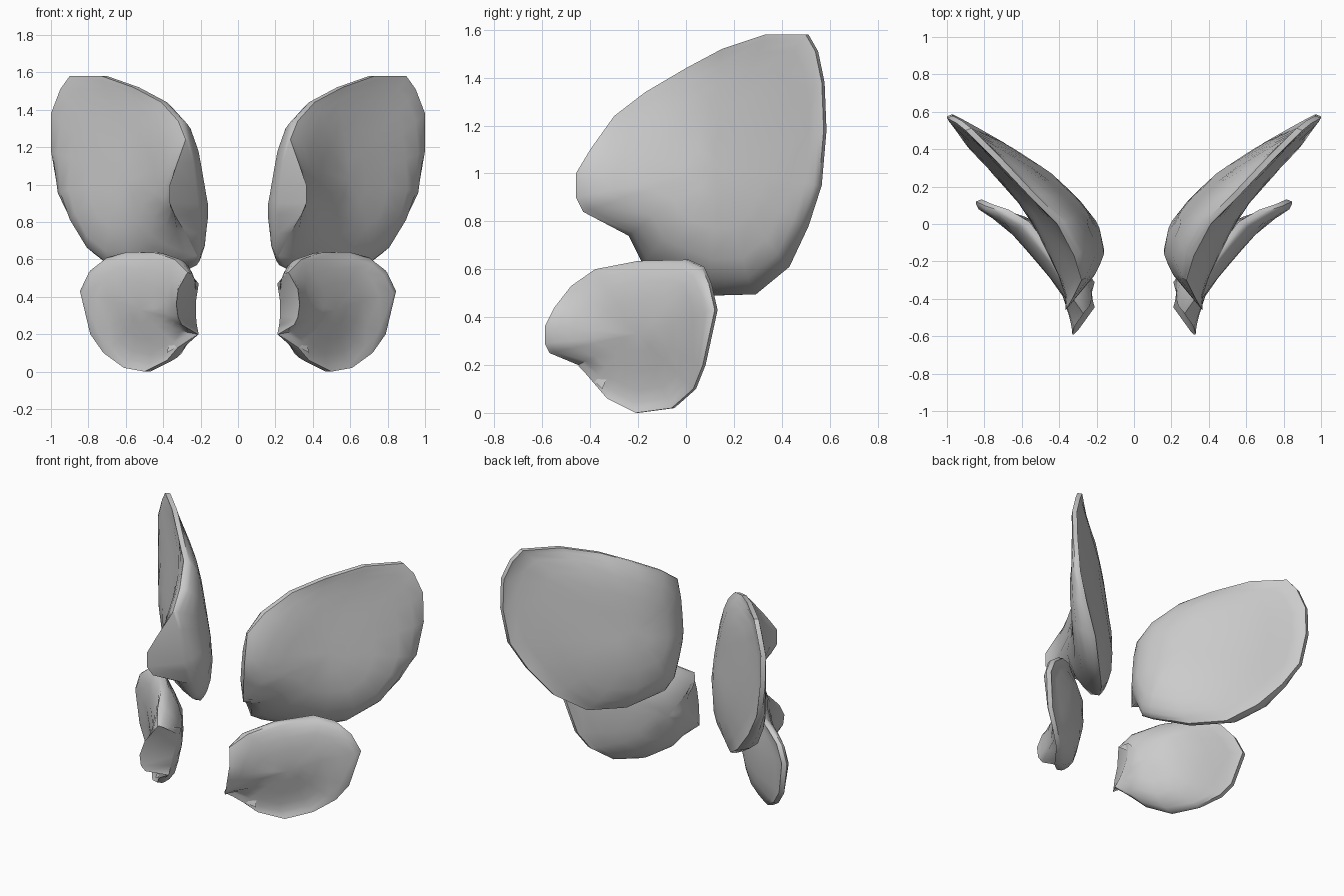
import bpy, bmesh, math
from mathutils import Vector

if "Cube" in bpy.data.objects:
    bpy.data.objects.remove(bpy.data.objects["Cube"])


def interp(table, t):
    if t <= table[0][0]:
        return table[0][1]
    for (a, fa), (b, fb) in zip(table, table[1:]):
        if t <= b:
            return fa + (fb - fa) * (t - a) / (b - a)
    return table[-1][1]


def finish(bm, name, angle=45):
    bmesh.ops.remove_doubles(bm, verts=bm.verts[:], dist=0.0005)
    bmesh.ops.recalc_face_normals(bm, faces=bm.faces[:])
    me = bpy.data.meshes.new(name)
    bm.to_mesh(me)
    bm.free()
    ob = bpy.data.objects.new(name, me)
    bpy.context.collection.objects.link(ob)
    bpy.ops.object.select_all(action='DESELECT')
    ob.select_set(True)
    bpy.context.view_layer.objects.active = ob
    bpy.ops.object.shade_smooth_by_angle(angle=math.radians(angle))
    mirror = ob.modifiers.new("mirror", 'MIRROR')
    mirror.use_axis[0] = True
    return ob


def wing(name, rim, root_out, root_in, center, f_out, f_in, top, bottom):
    """Lens-shaped lobe: thin rim, cut open at the root by a leaf-shaped cap.
    The bulge fades above top[0] and below bottom[0]."""

    def surface(table, y, z):
        k = 1 - top[1] * max(0, z - top[0]) - bottom[1] * max(0, bottom[0] - z)
        mid = (interp(f_out, y) + interp(f_in, y)) / 2
        return mid + (interp(table, y) - mid) * k

    bm = bmesh.new()
    loops = []
    for side, root, table in ((0, root_out, f_out), (1, root_in, f_in)):
        shift = Vector((-0.03, 0.012, 0)) * side
        base = [Vector(p) + shift for p in rim] + [Vector(p) for p in root]
        rings = []
        for s in (1, 0.95, 0.87, 0.72, 0.48, 0.22):
            ring = []
            for p in base:
                y = center[0] + (p.y - center[0]) * s
                z = center[1] + (p.z - center[1]) * s
                x = p.x + (surface(table, y, z) - p.x) * (1 - s ** 7)
                ring.append(bm.verts.new((x, y, z)))
            rings.append(ring)
        hub = bm.verts.new((surface(table, *center), *center))
        n = len(base)
        for i in range(n):
            j = (i + 1) % n
            for a, b in zip(rings, rings[1:]):
                bm.faces.new((a[i], a[j], b[j], b[i]))
            bm.faces.new((rings[-1][i], rings[-1][j], hub))
        loops.append(rings[0])
    # rim band and root cap
    a, b = loops
    for i in range(len(a)):
        j = (i + 1) % len(a)
        bm.faces.new((a[i], a[j], b[j], b[i]))
    return finish(bm, name)


# Upper lobes
wing("upper_wing",
     rim=[(.25, -.10, .57), (.40, .10, .49), (.57, .28, .495), (.72, .42, .61),
          (.86, .50, .78), (.96, .555, .95), (1.0, .575, 1.18), (1.0, .567, 1.38),
          (.95, .54, 1.51), (.90, .50, 1.58), (.73, .33, 1.58), (.56, .15, 1.52),
          (.41, 0, 1.44), (.32, -.17, 1.34)],
     root_out=[(.28, -.30, 1.24), (.33, -.40, 1.10), (.365, -.46, 1.0), (.365, -.46, .90),
               (.34, -.43, .84), (.28, -.24, .74), (.22, -.18, .62)],
     root_in=[(.27, -.295, 1.24), (.24, -.29, 1.12), (.225, -.285, 1.0), (.215, -.28, .90),
              (.215, -.27, .84), (.215, -.23, .74), (.215, -.17, .62)],
     center=(.12, 1.03),
     f_out=[(-.46, .365), (-.36, .375), (-.08, .50), (.09, .60), (.25, .74), (.43, .91), (.57, 1.0)],
     f_in=[(-.28, .175), (-.15, .15), (0, .19), (.14, .30), (.28, .45), (.46, .70), (.59, .97)],
     top=(.88, 1.1), bottom=(0, 0))

# Lower lobes
wing("lower_wing",
     rim=[(.32, -.39, .13), (.38, -.33, .06), (.50, -.21, 0), (.61, -.06, .02),
          (.72, .03, .10), (.79, .07, .20), (.845, .12, .43), (.79, .095, .54),
          (.70, .065, .61), (.59, 0, .64), (.44, -.20, .635), (.34, -.38, .60)],
     root_out=[(.27, -.48, .53), (.32, -.55, .44), (.33, -.59, .36), (.32, -.59, .29),
               (.30, -.57, .25), (.215, -.45, .20)],
     root_in=[(.265, -.47, .53), (.21, -.31, .47), (.225, -.34, .38), (.225, -.38, .30),
              (.22, -.41, .25), (.21, -.445, .20)],
     center=(-.2, .33),
     f_out=[(-.58, .33), (-.45, .36), (-.36, .39), (-.24, .49), (-.1, .61), (0, .70), (.09, .84)],
     f_in=[(-.45, .21), (-.28, .23), (-.1, .34), (0, .48), (.06, .60), (.13, .80)],
     top=(.45, 1.5), bottom=(.32, 2.0))

# Small torn flap at the lower root
bm = bmesh.new()
for p in ((.215, -.45, .195), (.28, -.40, .20), (.36, -.31, .19), (.38, -.35, .10), (.32, -.38, .14)):
    bm.verts.new(p)
bmesh.ops.convex_hull(bm, input=bm.verts[:])
finish(bm, "root_flap")
